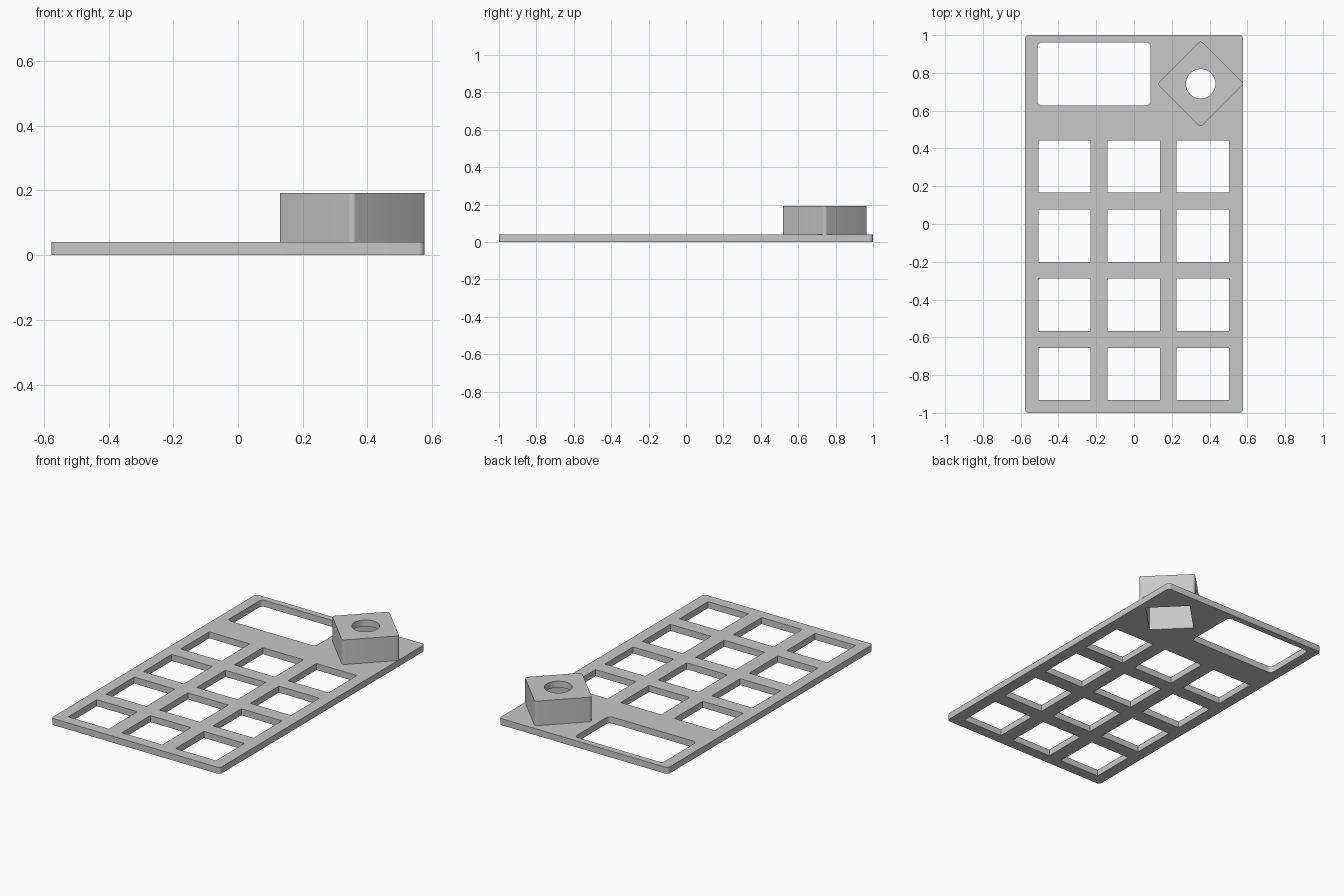
import bpy, bmesh, math
from mathutils import Vector

if "Cube" in bpy.data.objects:
    bpy.data.objects.remove(bpy.data.objects["Cube"], do_unlink=True)

grey = bpy.data.materials.new("light_grey_plastic")
grey.use_nodes = True
colour = (0.58, 0.58, 0.58, 1)
grey.diffuse_color = colour
grey.node_tree.nodes["Principled BSDF"].inputs["Base Color"].default_value = colour


def rounded_rect(cx, cy, width, depth, radius=0.0, turn=0.0, steps=6):
    """Outline of a rectangle with rounded corners, turned about its centre."""
    pts = []
    for i, (sx, sy) in enumerate([(1, 1), (-1, 1), (-1, -1), (1, -1)]):
        corner = Vector((sx * (width / 2 - radius), sy * (depth / 2 - radius)))
        for k in range(steps + 1 if radius else 1):
            a = math.pi / 2 * (i + k / steps)
            pts.append(corner + radius * Vector((math.cos(a), math.sin(a))))
    c, s = math.cos(turn), math.sin(turn)
    return [(cx + p.x * c - p.y * s, cy + p.x * s + p.y * c) for p in pts]


def circle(cx, cy, radius, steps=48):
    return [(cx + radius * math.cos(math.tau * k / steps),
             cy + radius * math.sin(math.tau * k / steps)) for k in range(steps)]


def slab(name, outlines, z0, z1):
    """Extrude an outline, with any further outlines as holes, into a mesh."""
    curve = bpy.data.curves.new(name + "_profile", 'CURVE')
    curve.dimensions = '2D'
    curve.fill_mode = 'BOTH'
    curve.extrude = (z1 - z0) / 2
    for pts in outlines:
        spline = curve.splines.new('POLY')
        spline.points.add(len(pts) - 1)
        for point, (x, y) in zip(spline.points, pts):
            point.co = (x, y, 0, 1)
        spline.use_cyclic_u = True
    helper = bpy.data.objects.new(name + "_helper", curve)
    bpy.context.collection.objects.link(helper)
    deps = bpy.context.evaluated_depsgraph_get()
    mesh = bpy.data.meshes.new_from_object(helper.evaluated_get(deps))
    bpy.data.objects.remove(helper, do_unlink=True)
    bm = bmesh.new()
    bm.from_mesh(mesh)
    bmesh.ops.remove_doubles(bm, verts=bm.verts, dist=1e-5)
    bmesh.ops.translate(bm, verts=bm.verts, vec=(0, 0, (z0 + z1) / 2))
    bmesh.ops.recalc_face_normals(bm, faces=bm.faces)
    bm.to_mesh(mesh)
    bm.free()
    mesh.name = name
    mesh.materials.clear()
    mesh.materials.append(grey)
    obj = bpy.data.objects.new(name, mesh)
    bpy.context.collection.objects.link(obj)
    return obj


def cut(target, cutter):
    mod = target.modifiers.new(cutter.name, 'BOOLEAN')
    mod.operation = 'DIFFERENCE'
    mod.solver = 'EXACT'
    mod.object = cutter
    bpy.context.view_layer.objects.active = target
    bpy.ops.object.modifier_apply(modifier=mod.name)
    bpy.data.objects.remove(cutter, do_unlink=True)


PLATE_TOP, HOUSING_TOP, LID = 0.04, 0.192, 0.04
KNOB = (0.353, 0.742)
DIAMOND = math.pi / 4

# Face plate: screen window, key grid and the opening under the knob housing
cavity_outline = rounded_rect(*KNOB, 0.256, 0.256, turn=DIAMOND)
holes = [rounded_rect(-0.212, 0.794, 0.60, 0.334, 0.024), cavity_outline]
for row in range(4):
    for col in range(3):
        holes.append(rounded_rect(-0.368 + 0.366 * col, 0.304 - 0.366 * row, 0.277, 0.277))
plate = slab("face_plate", [rounded_rect(0, 0, 1.154, 2, 0.02)] + holes, 0, PLATE_TOP)

# Hollow diamond housing with a round shaft hole in its lid
housing = slab("knob_housing", [rounded_rect(*KNOB, 0.325, 0.325, 0.016, DIAMOND)],
               PLATE_TOP, HOUSING_TOP)
cut(housing, slab("cavity_cutter", [cavity_outline], 0, HOUSING_TOP - LID))
cut(housing, slab("shaft_cutter", [circle(*KNOB, 0.078)], 0.1, 0.3))

# Smooth the rounded corners, keep the edges sharp
bpy.ops.object.select_all(action='DESELECT')
for obj in (plate, housing):
    obj.select_set(True)
bpy.context.view_layer.objects.active = plate
bpy.ops.object.shade_smooth_by_angle(angle=math.radians(30))
